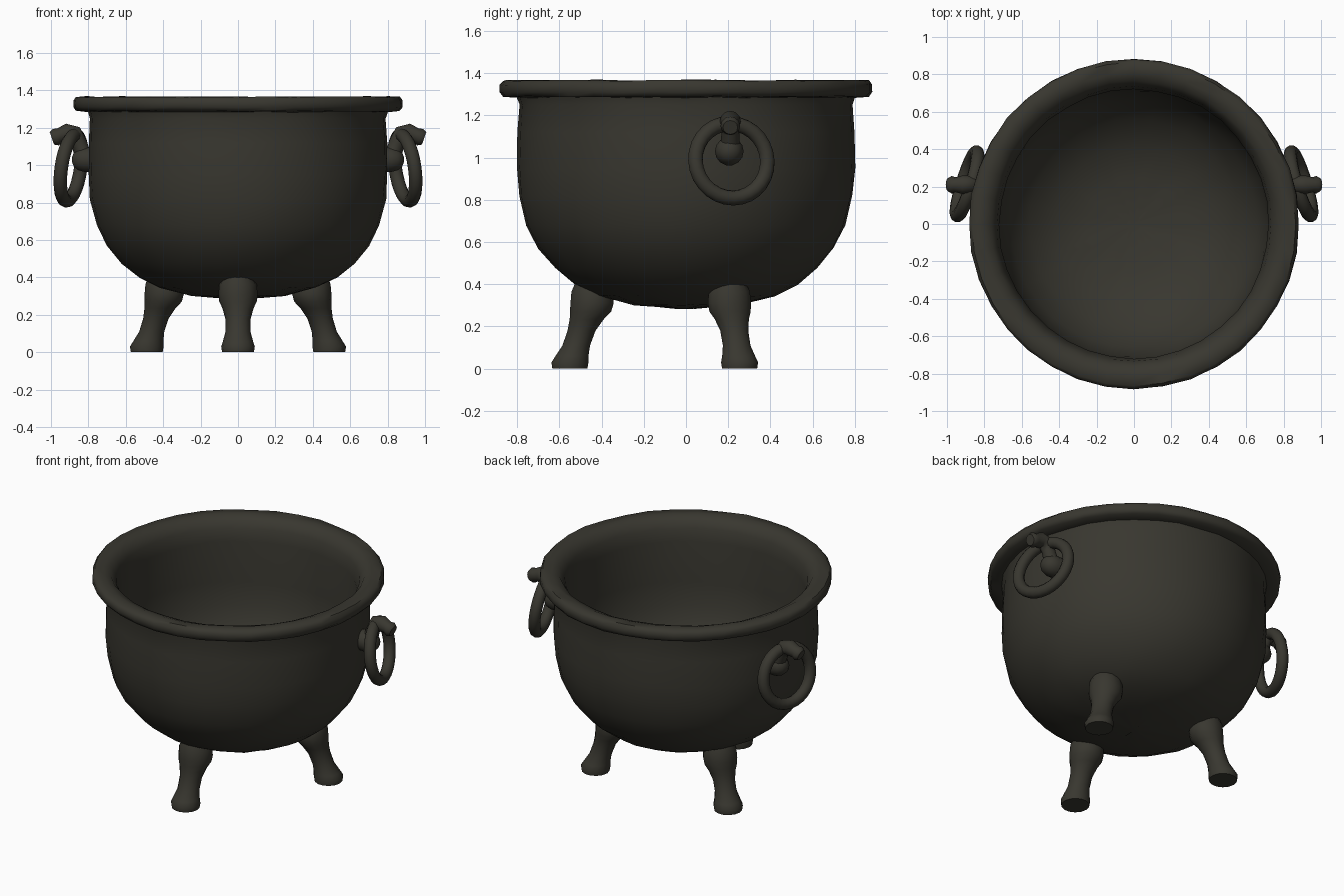
import bpy
import bmesh
import random
from math import sin, cos, pi, radians
from mathutils import Vector

if "Cube" in bpy.data.objects:
    bpy.data.objects.remove(bpy.data.objects["Cube"], do_unlink=True)

random.seed(4)
X, Y, Z = Vector((1, 0, 0)), Vector((0, 1, 0)), Vector((0, 0, 1))

iron = bpy.data.materials.new("dark_iron")
iron.use_nodes = True
iron.diffuse_color = (0.04, 0.038, 0.029, 1)
iron.node_tree.nodes["Principled BSDF"].inputs["Base Color"].default_value = iron.diffuse_color


def loft(name, sections, sides, loop=False, wobble=0.0, mirror=False):
    """Skin round sections given as (centre, axis, axis, radius)."""
    bm = bmesh.new()
    rings = []
    for c, a, b, r in sections:
        angles = [2 * pi * i / sides for i in range(sides)]
        rings.append([bm.verts.new(c + r * (cos(t) * a + sin(t) * b)) for t in angles])
    pairs = list(zip(rings, rings[1:]))
    if loop:
        pairs.append((rings[-1], rings[0]))
    else:
        bm.faces.new(rings[0])
        bm.faces.new(rings[-1])
    for p, q in pairs:
        for i in range(sides):
            j = (i + 1) % sides
            bm.faces.new((p[i], p[j], q[j], q[i]))
    for v in bm.verts:
        v.co += wobble * Vector([random.uniform(-1, 1) for _ in range(3)])
    bmesh.ops.recalc_face_normals(bm, faces=bm.faces)
    mesh = bpy.data.meshes.new(name)
    bm.to_mesh(mesh)
    bm.free()
    mesh.materials.append(iron)
    mesh.shade_smooth()
    mesh.set_sharp_from_angle(angle=radians(50))
    ob = bpy.data.objects.new(name, mesh)
    bpy.context.collection.objects.link(ob)
    if mirror:
        ob.modifiers.new("mirror", "MIRROR").use_mirror_merge = False
    return ob


# Bowl: outer wall, rolled rim, then inner wall, as (radius, height)
bowl = [(0.04, 0.285), (0.25, 0.303), (0.42, 0.345), (0.53, 0.40), (0.62, 0.475),
        (0.70, 0.57), (0.755, 0.68), (0.79, 0.82), (0.80, 0.95), (0.797, 1.12),
        (0.79, 1.25), (0.80, 1.285), (0.865, 1.29), (0.882, 1.31), (0.882, 1.345),
        (0.865, 1.365), (0.81, 1.367), (0.765, 1.35), (0.735, 1.30), (0.72, 1.22),
        (0.725, 0.95), (0.71, 0.80), (0.66, 0.65), (0.56, 0.53), (0.42, 0.435),
        (0.25, 0.385), (0.04, 0.37)]
loft("cauldron_bowl", [(z * Z, X, Y, r) for r, z in bowl], 36, wobble=0.003)

# Legs: (distance from the middle, height, thickness), foot to shoulder
leg = [(0.55, 0.0, 0.085), (0.55, 0.03, 0.09), (0.54, 0.06, 0.08), (0.52, 0.11, 0.067),
       (0.495, 0.18, 0.068), (0.47, 0.235, 0.083), (0.452, 0.27, 0.10),
       (0.445, 0.31, 0.105), (0.445, 0.365, 0.10), (0.45, 0.41, 0.075)]


def make_leg(name, degrees, mirror):
    out = Vector((cos(radians(degrees)), sin(radians(degrees)), 0))
    loft(name, [(d * out + z * Z, X, Y, r) for d, z, r in leg], 14, mirror=mirror)


make_leg("front_leg", -90, False)
make_leg("rear_legs", 27.5, True)

# Ring handles: leaning outward at the bottom and turned with the wall
yaw, lean = radians(17), radians(8)
side = Vector((-sin(yaw), cos(yaw), 0))
up = Vector((-sin(lean) * cos(yaw), -sin(lean) * sin(yaw), cos(lean)))
normal = side.cross(up)
middle = Vector((0.893, 0.215, 0.985))
ring = []
for i in range(28):
    t = 2 * pi * i / 28
    out = cos(t) * side + sin(t) * up
    ring.append((middle + 0.178 * out, out, normal, 0.036))
loft("ring_handles", ring, 10, loop=True, mirror=True)

# Hooks that hold the rings: (x, height, thickness) along a bent bar
path = [(0.80, 1.03, 0.05), (0.835, 1.07, 0.045), (0.85, 1.12, 0.042), (0.875, 1.165, 0.048),
        (0.915, 1.172, 0.05), (0.955, 1.158, 0.04), (0.975, 1.15, 0.047), (0.995, 1.143, 0.035)]
points = [Vector((x, 0.21, z)) for x, z, _ in path]
hook = []
for i, p in enumerate(points):
    along = (points[min(i + 1, len(points) - 1)] - points[max(i - 1, 0)]).normalized()
    hook.append((p, Y, along.cross(Y), path[i][2]))
loft("ring_hooks", hook, 12, mirror=True)

# Round studs on the wall, under the hooks
stud = [(0.76, 0.065), (0.82, 0.068), (0.855, 0.058), (0.878, 0.038), (0.888, 0.012)]
loft("wall_studs", [(Vector((x, 0.205, 1.03)), Y, Z, r) for x, r in stud], 14, mirror=True)
